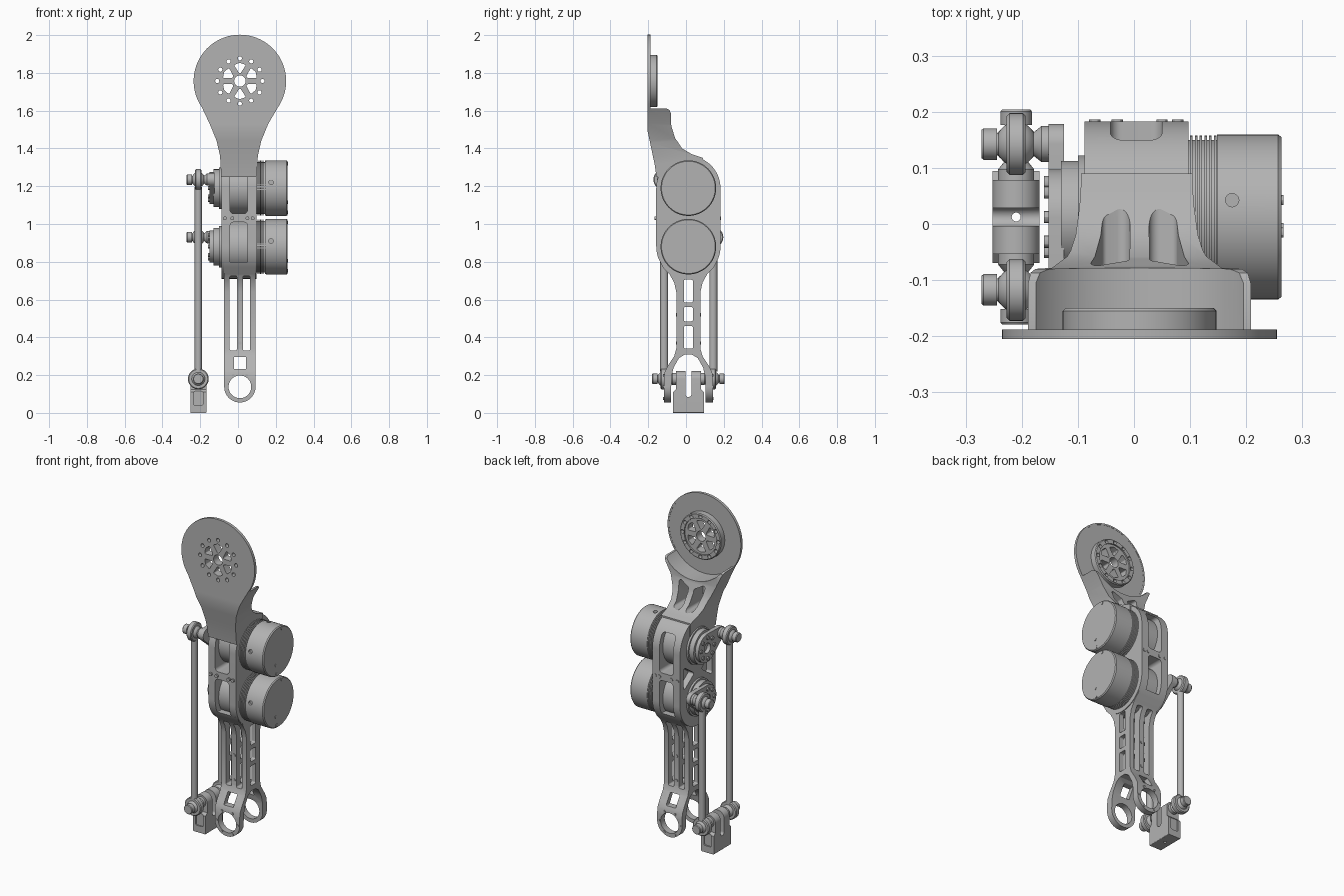
import bpy, bmesh
from math import sin, cos, pi, radians
from mathutils import Vector
from mathutils.geometry import convex_hull_2d

cube = bpy.data.objects.get("Cube")
if cube:
    bpy.data.objects.remove(cube)

grey = bpy.data.materials.new("machined grey")
grey.use_nodes = True
grey.diffuse_color = (0.45, 0.45, 0.45, 1)
grey.node_tree.nodes["Principled BSDF"].inputs["Base Color"].default_value = (0.45, 0.45, 0.45, 1)

PLACE = {"x": lambda u, v, w: (w, u, v), "y": lambda u, v, w: (u, w, v), "z": lambda u, v, w: (u, v, w)}


def circle(u, v, r, n=48):
    return [(u + r * cos(2 * pi * i / n), v + r * sin(2 * pi * i / n)) for i in range(n)]


def hull(*circles):
    """Outline wrapped around circles given as (u, v, radius)."""
    pts = [Vector(p) for c in circles for p in circle(*c)]
    return [tuple(pts[i]) for i in convex_hull_2d(pts)]


def box(u0, u1, v0, v1, r=0.004):
    return hull(*[(u, v, r) for u in (u0 + r, u1 - r) for v in (v0 + r, v1 - r)])


def loft(name, axis, sections):
    """Solid through matching outlines, each given as (outline, position along the axis)."""
    bm = bmesh.new()
    loops = [[bm.verts.new(PLACE[axis](u, v, w)) for u, v in pts] for pts, w in sections]
    n = len(loops[0])
    for a, b in zip(loops, loops[1:]):
        for i in range(n):
            bm.faces.new((a[i], a[(i + 1) % n], b[(i + 1) % n], b[i]))
    bm.faces.new(loops[0])
    bm.faces.new(loops[-1])
    bmesh.ops.recalc_face_normals(bm, faces=bm.faces)
    mesh = bpy.data.meshes.new(name)
    bm.to_mesh(mesh)
    bm.free()
    mesh.materials.append(grey)
    ob = bpy.data.objects.new(name, mesh)
    bpy.context.collection.objects.link(ob)
    return ob


def prism(name, axis, pts, lo, hi):
    return loft(name, axis, [(pts, lo), (pts, hi)])


def turned(name, axis, u, v, steps, n=48):
    """Round part from (position, radius) steps."""
    return loft(name, axis, [(circle(u, v, r, n), w) for w, r in steps])


def cut(ob, axis, pts, lo, hi, op="DIFFERENCE"):
    tool = prism("cutter", axis, pts, lo, hi)
    mod = ob.modifiers.new("cut", "BOOLEAN")
    mod.operation, mod.solver, mod.object = op, "EXACT", tool
    bpy.context.view_layer.objects.active = ob
    bpy.ops.object.modifier_apply(modifier=mod.name)
    bpy.data.objects.remove(tool)


CX, CY = 0.01, 0.0125          # arm centre lines
DISC_Z, MOTOR_Z = 1.757, (1.19, 0.88)

# Teardrop mounting plate and curved neck
arc = [(CX + 0.245 * cos(radians(a)), DISC_Z + 0.245 * sin(radians(a))) for a in range(-35, 216, 5)]
flare = [(0.155, 1.53), (0.118, 1.44), (0.1, 1.36), (0.094, 1.25)]
teardrop = arc + [(0.005 - x, z) for x, z in flare] + [(0.005 + x, z) for x, z in reversed(flare)]
neck = prism("mount_plate_and_neck", "y", teardrop, -0.205, 0.12)
side = [(-0.205, 2.1), (-0.205, 1.5), (-0.19, 1.43), (-0.165, 1.31), (-0.155, 1.24), (0.09, 1.24), (0.09, 1.35),
        (0.03, 1.37), (-0.02, 1.4), (-0.058, 1.455), (-0.078, 1.52), (-0.08, 1.585), (-0.087, 1.603),
        (-0.105, 1.612), (-0.188, 1.612), (-0.188, 2.1)]
cut(neck, "x", side, -0.5, 0.5, "INTERSECT")
cut(neck, "y", circle(CX, DISC_Z, 0.235, 96), -0.189, 0.2)
for s in (-1, 1):              # pockets between the neck ribs
    cut(neck, "y", hull((CX + s * 0.035, 1.39, 0.018), (CX + s * 0.03, 1.47, 0.012),
                        (CX + s * 0.075, 1.495, 0.012), (CX + s * 0.055, 1.39, 0.012)), -0.15, 0.2)

# Bearing ring behind the plate, with its hole pattern
ring = turned("bearing_ring", "y", CX, DISC_Z, [(-0.19, 0.137), (-0.155, 0.137), (-0.15, 0.132)], 64)
cut(ring, "y", circle(CX, DISC_Z, 0.108, 64), -0.158, -0.1)
for ob in (neck, ring):
    cut(ob, "y", circle(CX, DISC_Z, 0.03), -0.3, -0.1)
    for i in range(12):
        a = 2 * pi * i / 12
        cut(ob, "y", circle(CX + 0.12 * cos(a), DISC_Z + 0.12 * sin(a), 0.011, 16), -0.3, -0.1)
    for i in range(6):
        a = 2 * pi * i / 6 + pi / 6
        spots = [(0.05, 0, 0.008), (0.085, 0.27, 0.006), (0.09, 0, 0.006), (0.085, -0.27, 0.006)]
        cut(ob, "y", hull(*[(CX + d * cos(a + t), DISC_Z + d * sin(a + t), r) for d, t, r in spots]), -0.3, -0.1)

# Housing around both motors
housing = prism("motor_housing", "x", hull((CY, 1.19, 0.17, 96), (CY, 0.88, 0.17, 96)), -0.088, 0.097)
for z0, z1 in ((1.055, 1.29), (0.785, 1.01)):
    cut(housing, "y", box(-0.042, 0.05, z0, z1, 0.02), -0.5, 0.5)
for s in (-1, 1):
    cut(housing, "x", hull((CY + s * 0.05, 1.035, 0.01), (CY + s * 0.125, 1.085, 0.012),
                           (CY + s * 0.125, 0.985, 0.012)), -0.2, -0.05)
    for x in (-0.07, -0.03, 0.05, 0.078):
        y = CY + s * 0.17
        turned("housing_bolt", "y", x, 1.03, [(y - 0.01, 0.01), (y + 0.004, 0.01)], 12)

# Motors, output flanges and cranks
for z, crank_y, pin_z, label in zip(MOTOR_Z, (-0.1175, 0.1425), (1.235, 0.93), ("upper", "lower")):
    turned(label + "_motor_core", "x", CY, z, [(-0.06, 0.137), (0.15, 0.137)], 96)
    for i in range(6):
        x = 0.1 + i * 0.0085
        turned(label + "_cooling_fin", "x", CY, z, [(x, 0.145), (x + 0.0045, 0.145)], 64)
    can = turned(label + "_motor_can", "x", CY, z, [(0.148, 0.147), (0.257, 0.147), (0.263, 0.142)], 96)
    cut(can, "y", circle(0.175, z + 0.03, 0.012, 16), -0.3, -0.12)
    cut(can, "z", circle(0.175, CY + 0.03, 0.012, 16), z + 0.13, z + 0.2)
    for y, dz in ((0.03, 0.128), (-0.02, -0.128), (-0.028, -0.075)):
        turned(label + "_cap_screw", "x", CY + y, z + dz, [(0.255, 0.009), (0.266, 0.009)], 12)
    turned(label + "_output_flange", "x", CY, z, [(-0.085, 0.11), (-0.1, 0.11), (-0.1, 0.1), (-0.13, 0.1)], 64)
    crank = prism(label + "_crank", "x", hull((CY, z, 0.085), (crank_y, pin_z, 0.036)), -0.152, -0.125)
    cut(crank, "x", circle(CY, z, 0.03), -0.2, -0.1)
    for i in range(8):
        a = 2 * pi * i / 8
        turned(label + "_flange_bolt", "x", CY + 0.062 * cos(a), z + 0.062 * sin(a), [(-0.15, 0.011), (-0.16, 0.011)], 12)

    # Push rod with a ball joint at each end
    rx, pz = -0.21, 0.18
    bar = hull((rx, crank_y, 0.019, 16), (rx, crank_y + 0.004, 0.019, 16))
    prism(label + "_push_rod", "z", bar, pz + 0.04, pin_z - 0.04)
    for axis, u, v, mid, away, base in (("x", crank_y, pin_z, rx, -1, -0.14),
                                        ("y", rx, pz, crank_y, 1 if crank_y > 0 else -1, CY + (0.06 if crank_y > 0 else -0.06))):
        eye = turned(label + "_rod_eye", axis, u, v, [(mid - 0.017, 0.05), (mid - 0.012, 0.055),
                                                      (mid + 0.012, 0.055), (mid + 0.017, 0.05)])
        ball = [(mid + away * 0.036 * sin(t * pi / 18), 0.04 * cos(t * pi / 18)) for t in range(-7, 8)]
        turned(label + "_joint_ball", axis, u, v, ball)
        turned(label + "_joint_pin", axis, u, v, [(base, 0.032), (mid - away * 0.045, 0.032), (mid - away * 0.03, 0.02),
                                                  (mid + away * 0.034, 0.02), (mid + away * 0.034, 0.028),
                                                  (mid + away * 0.058, 0.028), (mid + away * 0.062, 0.025)])

# Lower link: twin plates spreading into a fork
outer = [(0.15, 0.8), (0.135, 0.77), (0.1, 0.735), (0.075, 0.69), (0.064, 0.64), (0.064, 0.34), (0.075, 0.3),
         (0.108, 0.25), (0.126, 0.215), (0.13, 0.18), (0.13, 0.04)]
inner = [(0.092, 0.04), (0.09, 0.19), (0.078, 0.24), (0.05, 0.29), (0.02, 0.308)]
half = outer + inner
profile = [(CY - d, z) for d, z in half] + [(CY + d, z) for d, z in reversed(half)]
link = prism("lower_link_fork", "x", profile, -0.1, 0.12)
cut(link, "y", hull((CX, 0.138, 0.083), (CX, 0.84, 0.083)), -0.3, 0.3, "INTERSECT")
cut(link, "y", circle(CX, 0.138, 0.06), -0.3, 0.3)
cut(link, "y", box(CX - 0.032, CX + 0.032, 0.232, 0.297), -0.3, 0.3)
for x in (-0.044, 0.026):
    cut(link, "y", box(x, x + 0.038, 0.33, 0.725, 0.008), -0.3, 0.3)
for z0, z1 in ((0.34, 0.46), (0.485, 0.56), (0.585, 0.705)):
    cut(link, "x", box(CY - 0.024, CY + 0.024, z0, z1, 0.008), -0.3, 0.3)
for s in (-1, 1):
    for z in (0.37, 0.52, 0.68):
        y = CY + s * 0.062
        turned("link_screw", "y", CX, z, [(y - 0.004, 0.009), (y + 0.006, 0.009)], 12)
    for i in range(6):
        a = 2 * pi * i / 6
        y = CY + s * 0.126
        turned("fork_screw", "y", CX + 0.071 * cos(a), 0.138 + 0.071 * sin(a), [(y, 0.007), (y + s * 0.007, 0.007)], 12)

# Slotted foot block carrying the lower ball joints
foot = prism("foot_block", "y", hull((-0.21, 0.18, 0.042), (-0.248, 0.004, 0.004), (-0.172, 0.004, 0.004)), CY - 0.082, CY + 0.082)
step = [(-0.082, -0.1), (-0.082, 0.11), (-0.066, 0.125), (-0.066, 0.3), (0.066, 0.3), (0.066, 0.125), (0.082, 0.11), (0.082, -0.1)]
cut(foot, "x", [(CY + y, z) for y, z in step], -0.4, 0.0, "INTERSECT")
cut(foot, "x", hull((CY, 0.1, 0.016), (CY, 0.3, 0.016)), -0.4, 0.0)
cut(foot, "z", circle(-0.21, CY, 0.008, 16), -0.1, 0.3)
for s in (-1, 1):
    cut(foot, "y", box(-0.235, -0.185, 0.04, 0.115, 0.01), CY + s * 0.074, CY + s * 0.1)

# Smooth round surfaces, keep machined edges crisp
bpy.ops.object.select_all(action="DESELECT")
for ob in bpy.context.collection.objects:
    if ob.type == "MESH" and grey.name in ob.data.materials:
        ob.select_set(True)
bpy.context.view_layer.objects.active = neck
bpy.ops.object.shade_smooth_by_angle(angle=radians(30))
